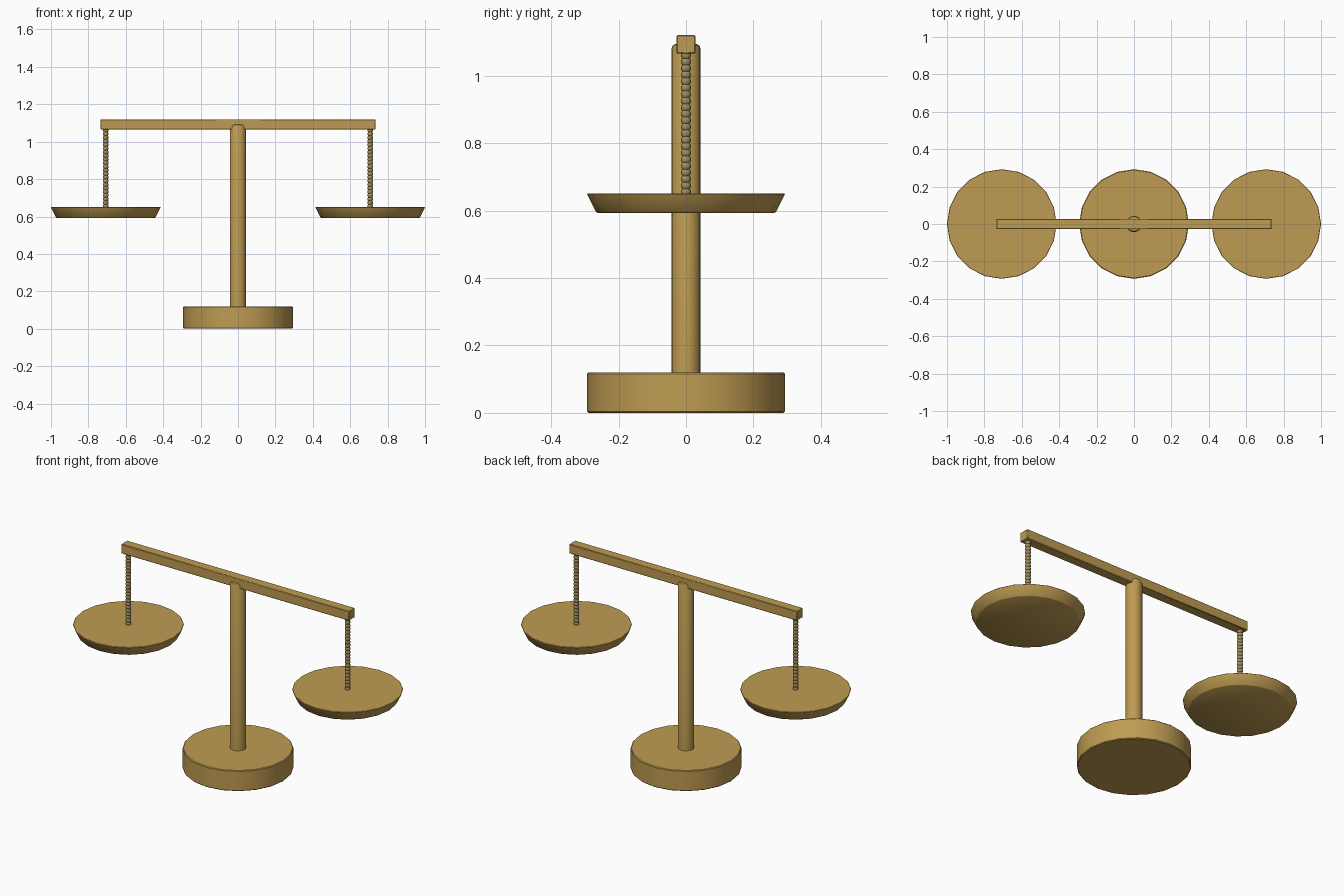
import bpy, bmesh, math

cube = bpy.data.objects.get("Cube")
if cube:
    bpy.data.objects.remove(cube, do_unlink=True)


def make_material(name, color):
    mat = bpy.data.materials.new(name)
    mat.use_nodes = True
    mat.diffuse_color = color
    mat.node_tree.nodes["Principled BSDF"].inputs["Base Color"].default_value = color
    return mat


brass = make_material("brass", (0.52, 0.33, 0.085, 1))
dull_brass = make_material("dull_brass", (0.36, 0.27, 0.11, 1))


def finish(obj, name, mat, angle=35):
    obj.name = name
    obj.data.materials.append(mat)
    bpy.ops.object.select_all(action="DESELECT")
    obj.select_set(True)
    bpy.context.view_layer.objects.active = obj
    bpy.ops.object.shade_smooth_by_angle(angle=math.radians(angle))
    return obj


def lathe(name, profile, sides, x, mat):
    """Turn a (radius, height) profile into a capped solid standing at x."""
    bm = bmesh.new()
    rings = []
    for r, z in profile:
        rings.append([bm.verts.new((r * math.cos(math.tau * i / sides),
                                    r * math.sin(math.tau * i / sides), z))
                      for i in range(sides)])
    for low, high in zip(rings, rings[1:]):
        for i in range(sides):
            j = (i + 1) % sides
            bm.faces.new((low[i], low[j], high[j], high[i]))
    bm.faces.new(rings[0][::-1])
    bm.faces.new(rings[-1])
    mesh = bpy.data.meshes.new(name)
    bm.to_mesh(mesh)
    bm.free()
    obj = bpy.data.objects.new(name, mesh)
    obj.location.x = x
    bpy.context.collection.objects.link(obj)
    return finish(obj, name, mat)


# Round base and central post with softened rims
lathe("base", [(0.289, 0), (0.293, 0.004), (0.293, 0.116), (0.289, 0.12)], 20, 0, brass)
lathe("post", [(0.043, 0.11), (0.043, 1.08), (0.039, 1.09), (0.032, 1.093)], 20, 0, brass)

# Horizontal beam
bpy.ops.mesh.primitive_cube_add(size=1, location=(0, 0, 1.0925))
beam = bpy.context.object
beam.scale = (1.47, 0.056, 0.055)
bpy.ops.object.transform_apply(location=False, rotation=False, scale=True)
bevel = beam.modifiers.new("soft_edges", "BEVEL")
bevel.width = 0.003
bevel.segments = 1
finish(beam, "beam", brass)

# Ribbed hanger profile: a stack of rounded beads
bottom, top, beads = 0.645, 1.07, 22
step = (top - bottom) / beads
hanger = []
for i in range(beads):
    z = bottom + i * step
    hanger += [(0.011, z), (0.0145, z + step * 0.25), (0.0145, z + step * 0.75)]
hanger.append((0.011, top))

# Pan and hanger at each end of the beam
for side, x in (("left", 0.707), ("right", -0.707)):
    lathe(side + "_pan", [(0.262, 0.593), (0.267, 0.596), (0.293, 0.648), (0.291, 0.65)],
          20, x, brass)
    lathe(side + "_hanger", hanger, 12, x, dull_brass)
